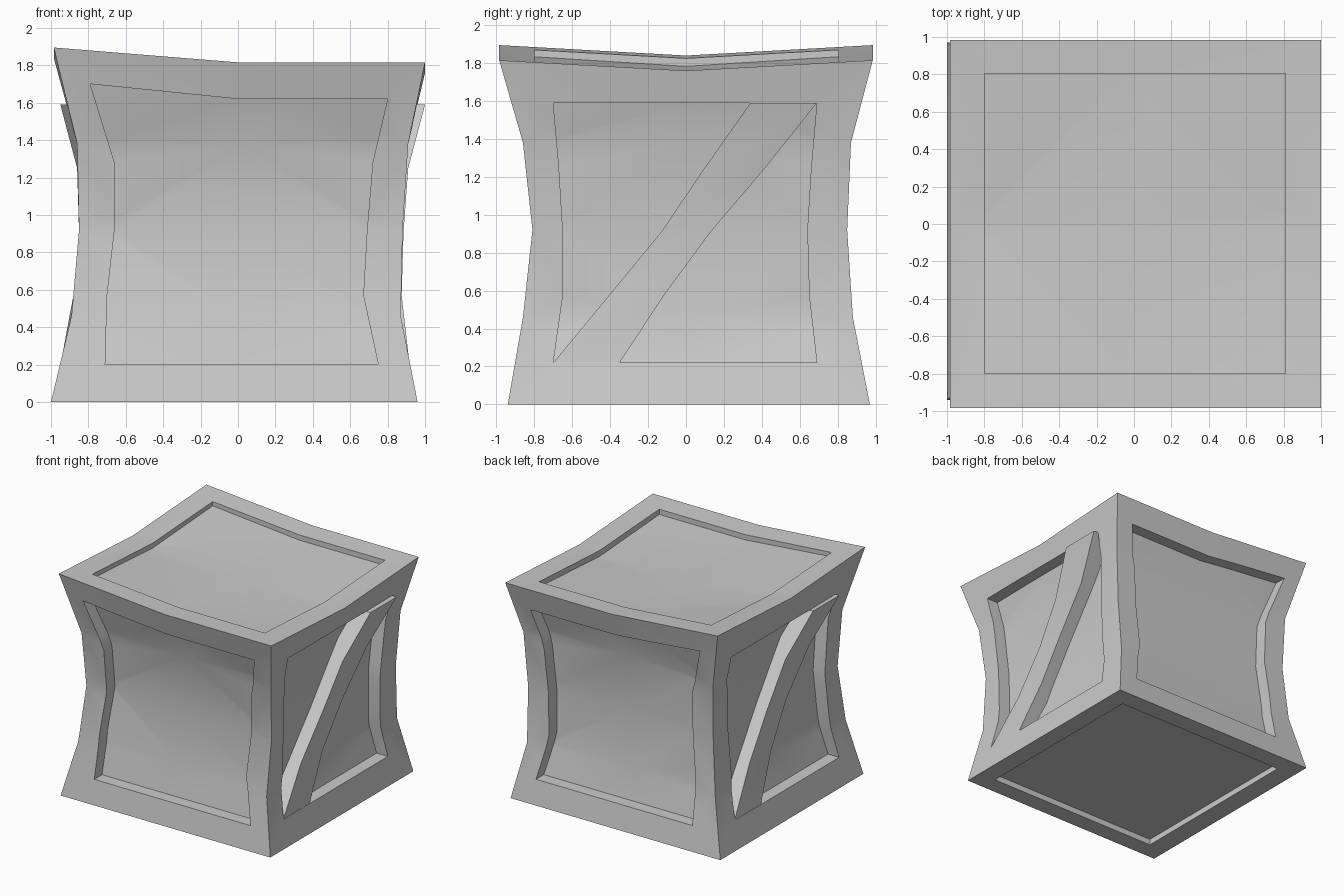
import bpy, bmesh
from mathutils import Vector

if "Cube" in bpy.data.objects:
    bpy.data.objects.remove(bpy.data.objects["Cube"])

# Pinched crate profile: half extents at five heights
LEVELS = [0, .46, .92, 1.38, 1.84]
LEFT = [-1.0, -.89, -.85, -.86, -.985]
RIGHT = [.96, .87, .88, .91, 1.0]
FRONT = [-.94, -.86, -.81, -.86, -.985]
BACK = [.97, .88, .85, .87, .985]


def finish(name, bm):
    bmesh.ops.recalc_face_normals(bm, faces=bm.faces)
    me = bpy.data.meshes.new(name)
    bm.to_mesh(me)
    bm.free()
    ob = bpy.data.objects.new(name, me)
    bpy.context.collection.objects.link(ob)
    return ob


def warped_box(name, side=0, cap=0):
    """Box cut into loops, then pinched; side and cap shrink it inward."""
    bm = bmesh.new()
    bmesh.ops.create_cube(bm, size=2)
    for co, no in [((0, 0, z), (0, 0, 1)) for z in (-.5, 0, .5)] + \
                  [((0, 0, 0), (1, 0, 0)), ((0, 0, 0), (0, 1, 0))]:
        bmesh.ops.bisect_plane(bm, geom=bm.verts[:] + bm.edges[:] + bm.faces[:],
                               plane_co=co, plane_no=no)
    for v in bm.verts:
        i = round((v.co.z + 1) * 2)
        u, w = (v.co.x + 1) / 2, (v.co.y + 1) / 2
        z = LEVELS[i]
        if i == 0:
            z = cap
        if i == 4:
            z = 1.76 + .08 * max(0, -v.co.x) + .055 * abs(v.co.y) - cap
        l, r, f, b = LEFT[i] + side, RIGHT[i] - side, FRONT[i] + side, BACK[i] - side
        v.co = (l + (r - l) * u, f + (b - f) * w, z)
    bmesh.ops.triangulate(bm, faces=bm.faces)
    return finish(name, bm)


def prism(name, outline, axis, lo, hi):
    """Outline (in the two remaining axes) pushed from lo to hi along axis."""
    bm = bmesh.new()

    def ring(c):
        out = []
        for p in outline:
            q = list(p)
            q.insert(axis, c)
            out.append(bm.verts.new(q))
        return out
    a, b = ring(lo), ring(hi)
    bm.faces.new(a)
    bm.faces.new(b)
    n = len(a)
    for i in range(n):
        bm.faces.new((a[i], a[(i + 1) % n], b[(i + 1) % n], b[i]))
    return finish(name, bm)


def boolean(target, tool, op):
    m = target.modifiers.new(op, 'BOOLEAN')
    m.operation, m.object, m.solver = op, tool, 'EXACT'
    bpy.context.view_layer.objects.active = target
    bpy.ops.object.modifier_apply(modifier=m.name)
    bpy.data.objects.remove(tool)


def smooth(ob):
    bpy.ops.object.select_all(action='DESELECT')
    ob.select_set(True)
    bpy.context.view_layer.objects.active = ob
    bpy.ops.object.shade_smooth_by_angle(angle=.5)


# Panel openings
plain = [(-.71, .2), (.75, .2), (.67, .57), (.69, .92), (.72, 1.28), (.8, 1.62),
         (0, 1.62), (-.79, 1.7), (-.66, 1.28), (-.66, .92), (-.70, .57)]
braced = [(-.7, .22), (.69, .22), (.65, .57), (.64, .92), (.66, 1.25), (.69, 1.59),
          (-.7, 1.59), (-.67, 1.25), (-.65, .92), (-.65, .57)]
braced_left = [(-y, z) for y, z in braced]
lid = [(-.8, -.8), (.81, -.8), (.81, .805), (-.8, .805)]
base = [(-.83, -.79), (.8, -.79), (.8, .81), (-.83, .81)]

# Crate: frame with openings, filled by the panel core
crate = warped_box("crate")
for outline, axis, lo, hi in [(plain, 1, -1.4, -.5), (plain, 1, .5, 1.4),
                              (braced, 0, .5, 1.4), (braced_left, 0, -1.4, -.5),
                              (lid, 2, 1.66, 2.3), (base, 2, -.3, .12)]:
    boolean(crate, prism("cutter", outline, axis, lo, hi), 'DIFFERENCE')
boolean(crate, warped_box("panel_core", .11, .05), 'UNION')
smooth(crate)

# Diagonal braces on the two sides
HEIGHTS = [.22, .57, .91, 1.25, 1.59]
LOW = [-.70, -.41, -.13, .10, .34]
HIGH = [-.35, -.12, .13, .42, .69]


def brace(name, sign, outer):
    bm = bmesh.new()
    rings = []
    for z, a, b, x in zip(HEIGHTS, LOW, HIGH, outer):
        rings.append([bm.verts.new((sign * px, sign * py, z)) for px, py in
                      ((x - .16, a), (x, a), (x, b), (x - .16, b))])
    bm.faces.new(rings[0])
    bm.faces.new(rings[-1])
    for r, s in zip(rings, rings[1:]):
        for i in range(4):
            j = (i + 1) % 4
            bm.faces.new((r[i], r[j], s[j], s[i]))
    smooth(finish(name, bm))


brace("right_brace", 1, [.915, .875, .885, .91, 1.0])
brace("left_brace", -1, [.945, .88, .85, .86, .95])
